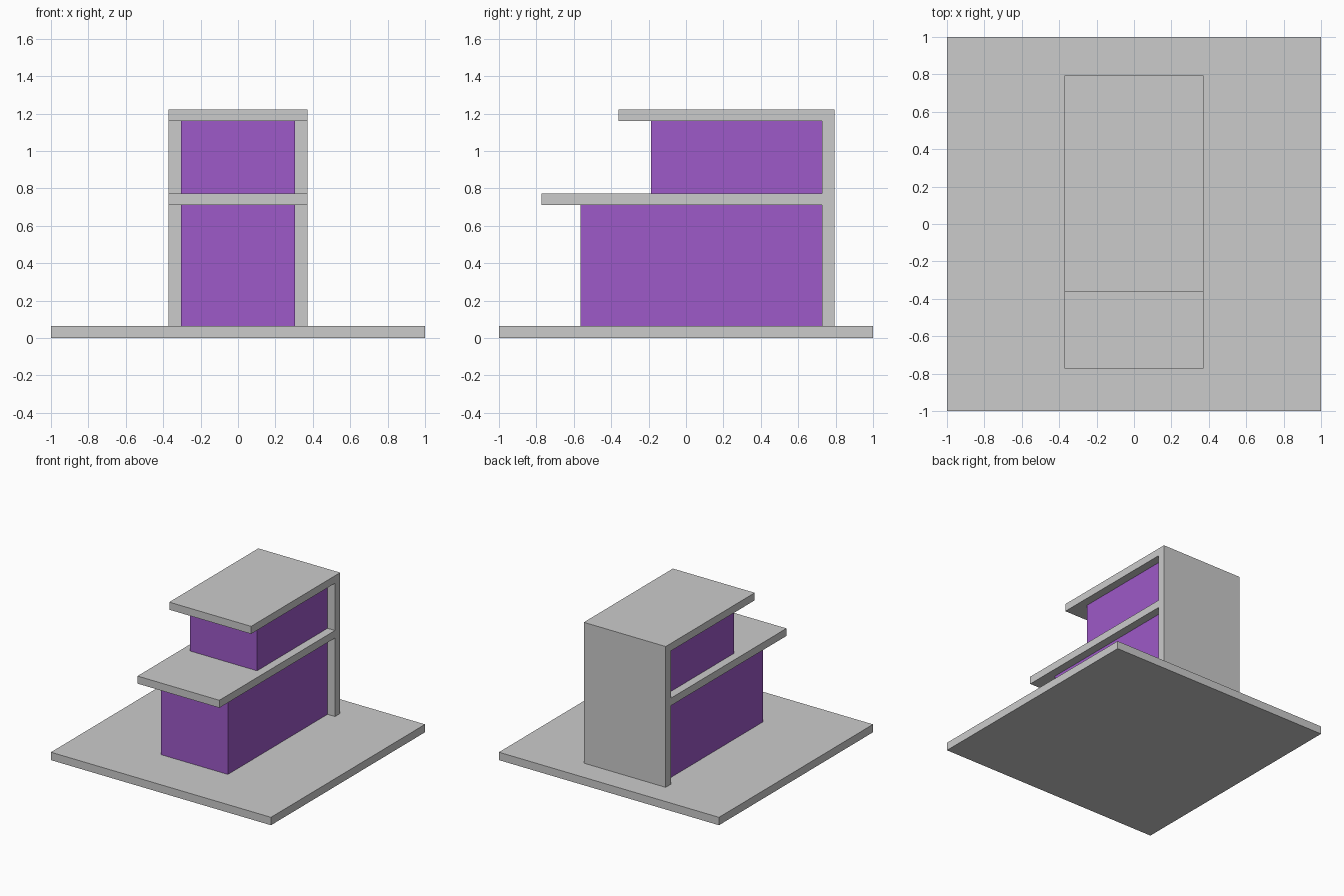
import bpy

if "Cube" in bpy.data.objects:
    bpy.data.objects.remove(bpy.data.objects["Cube"])

glass = bpy.data.materials.new("purple")
glass.diffuse_color = (0.34, 0.10, 0.58, 1)
glass.use_nodes = True
glass.node_tree.nodes["Principled BSDF"].inputs["Base Color"].default_value = glass.diffuse_color


def box(name, half_width, y, z, material=None):
    """Box centred on x, spanning the given y and z ranges."""
    bpy.ops.mesh.primitive_cube_add(
        size=1, location=(0, sum(y) / 2, sum(z) / 2))
    ob = bpy.context.object
    ob.name = name
    ob.scale = (2 * half_width, y[1] - y[0], z[1] - z[0])
    bpy.ops.object.transform_apply(location=False, rotation=False, scale=True)
    if material:
        ob.data.materials.append(material)
    return ob


GROUND, WALL = 0.065, 0.728

# Grey structure: plinth, rear wall and two cantilevered slabs
box("base_plate", 1.0, (-1, 1), (0, GROUND))
box("back_wall", 0.372, (WALL, 0.795), (GROUND, 1.222))
box("middle_slab", 0.372, (-0.773, WALL), (0.71, 0.772))
box("roof_slab", 0.372, (-0.361, WALL), (1.16, 1.222))

# Purple room volumes, stepped back on the upper floor
box("lower_room", 0.304, (-0.565, WALL), (GROUND, 0.71), glass)
box("upper_room", 0.304, (-0.187, WALL), (0.772, 1.16), glass)
